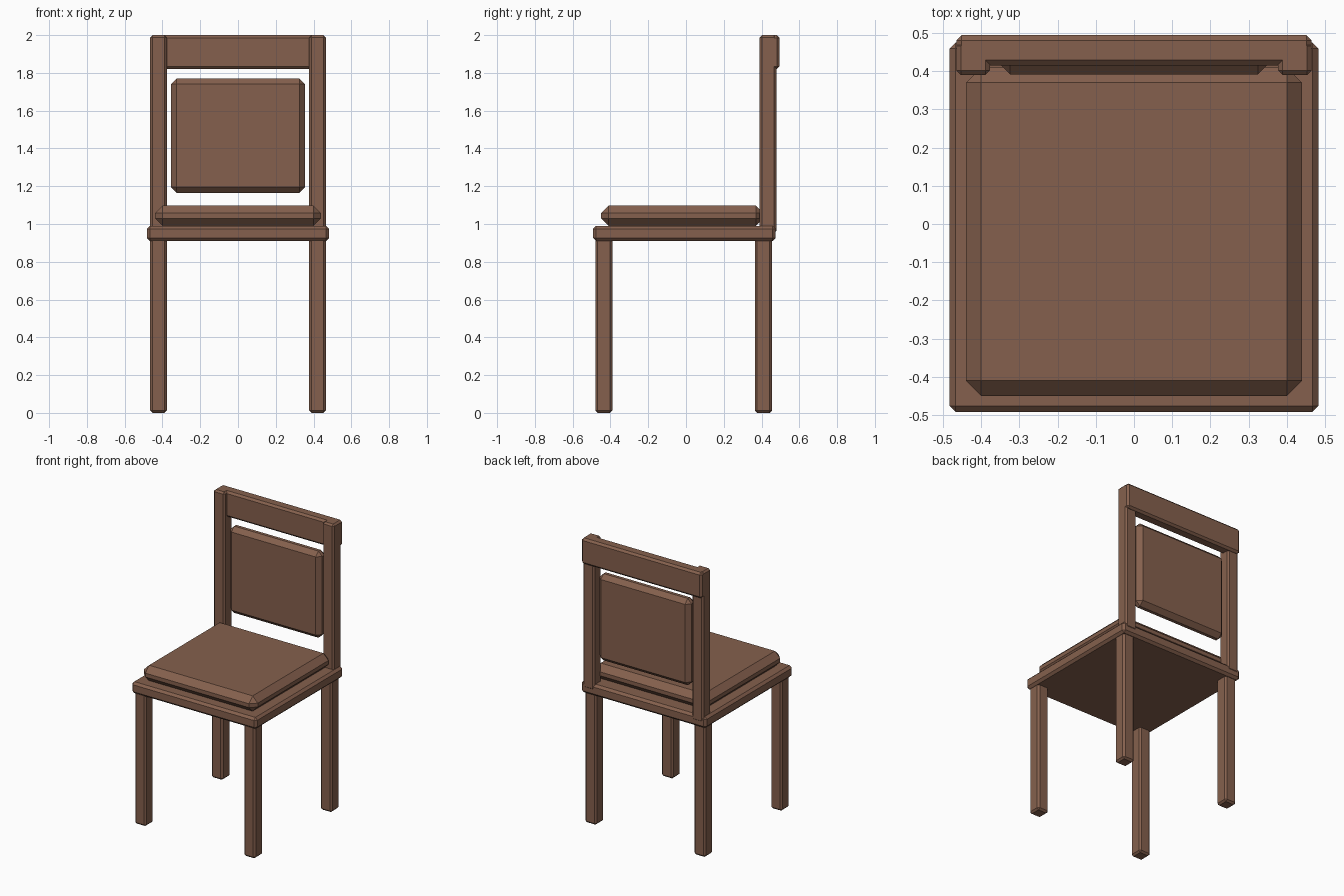
import bpy
import bmesh

default = bpy.data.objects.get("Cube")
if default:
    bpy.data.objects.remove(default, do_unlink=True)

# One brown for the whole chair
wood = bpy.data.materials.new("brown_wood")
wood.use_nodes = True
brown = (0.235, 0.118, 0.075, 1)
wood.diffuse_color = brown
wood.node_tree.nodes["Principled BSDF"].inputs["Base Color"].default_value = brown


def block(name, x, y, z, chamfer):
    """Flat chamfered box from its (min, max) range on each axis."""
    spans = (x, y, z)
    bm = bmesh.new()
    bmesh.ops.create_cube(bm, size=1)
    for v in bm.verts:
        v.co = [lo if c < 0 else hi for c, (lo, hi) in zip(v.co, spans)]
    bmesh.ops.bevel(bm, geom=bm.edges[:], offset=chamfer, segments=1,
                    affect='EDGES', profile=0.5)
    bmesh.ops.recalc_face_normals(bm, faces=bm.faces[:])
    mesh = bpy.data.meshes.new(name)
    bm.to_mesh(mesh)
    bm.free()
    mesh.materials.append(wood)
    obj = bpy.data.objects.new(name, mesh)
    bpy.context.collection.objects.link(obj)
    return obj


# Legs and back posts, mirrored left and right
for side, x in (("left", (0.377, 0.465)), ("right", (-0.465, -0.377))):
    block("front_leg_" + side, x, (-0.48, -0.39), (0, 0.925), 0.012)
    block("back_leg_" + side, x, (0.365, 0.455), (0, 0.925), 0.012)
    block("back_post_" + side, x, (0.39, 0.478), (0.95, 2), 0.012)

# Seat board and top rail
block("seat", (-0.483, 0.483), (-0.492, 0.475), (0.91, 0.99), 0.016)
block("top_rail", (-0.465, 0.465), (0.415, 0.495), (1.82, 2), 0.014)

# Cushions with wide chamfers
block("seat_cushion", (-0.44, 0.44), (-0.45, 0.41), (0.99, 1.097), 0.04)
block("back_cushion", (-0.355, 0.355), (0.392, 0.475), (1.165, 1.77), 0.03)
